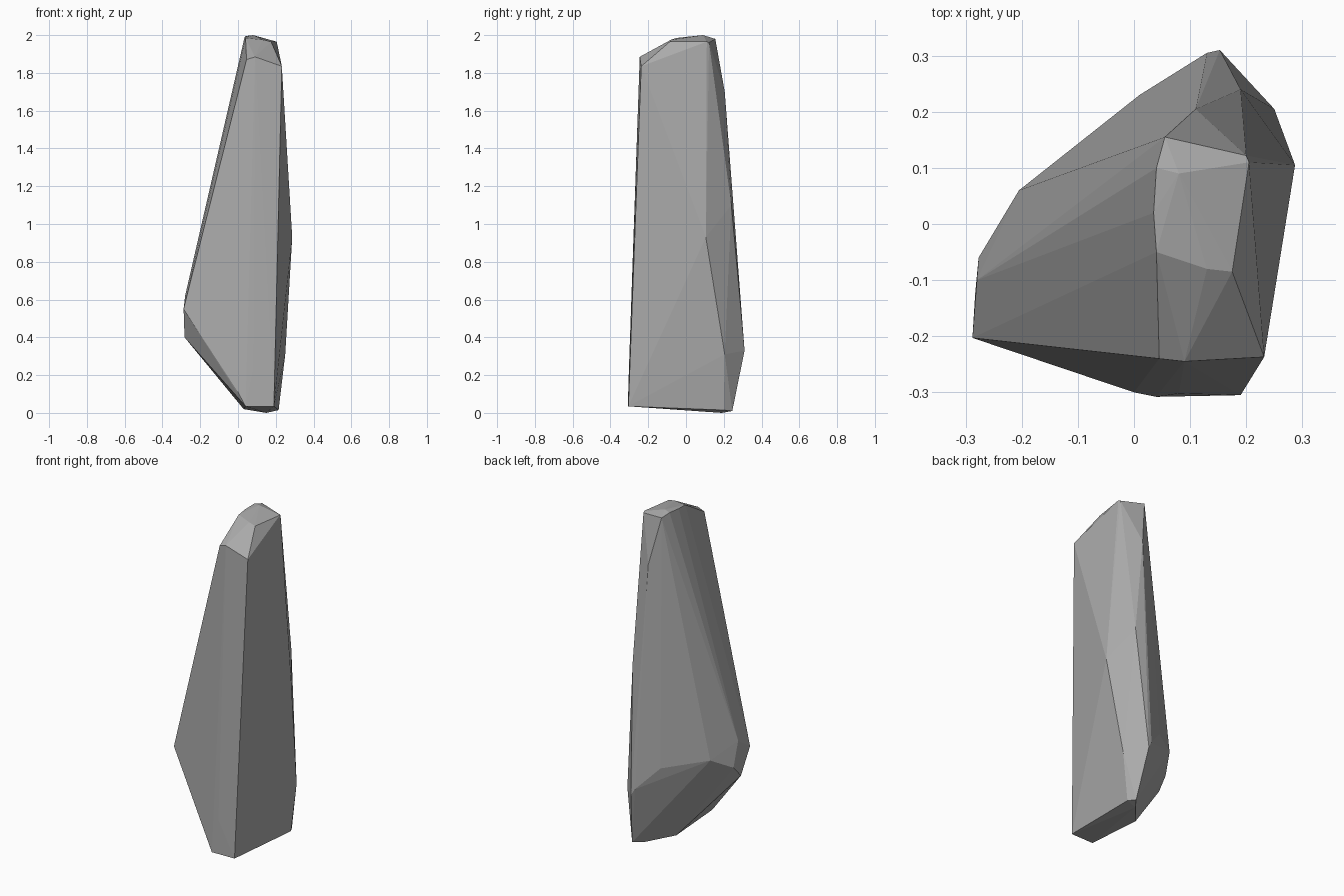
import bpy
import bmesh
import math

# Remove the default cube only
default_cube = bpy.data.objects.get("Cube")
if default_cube:
    bpy.data.objects.remove(default_cube, do_unlink=True)


def make_material(name, colour):
    """Plain flat-coloured material."""
    material = bpy.data.materials.new(name)
    material.use_nodes = True
    material.diffuse_color = colour
    shader = material.node_tree.nodes["Principled BSDF"]
    shader.inputs["Base Color"].default_value = colour
    return material


def make_hull(name, corner_groups, material):
    """Wrap chiselled facets around the given corner groups."""
    bm = bmesh.new()
    for group in corner_groups:
        for corner in group:
            bm.verts.new(corner)
    result = bmesh.ops.convex_hull(bm, input=bm.verts[:])
    unused = {g for g in result["geom_interior"] + result["geom_unused"]
              if isinstance(g, bmesh.types.BMVert)}
    bmesh.ops.delete(bm, geom=list(unused), context="VERTS")
    # Merge almost coplanar triangles into clean facets
    bmesh.ops.dissolve_limit(bm, angle_limit=math.radians(1),
                             verts=bm.verts[:], edges=bm.edges[:])
    bmesh.ops.recalc_face_normals(bm, faces=bm.faces[:])
    for face in bm.faces:
        face.smooth = False
    mesh = bpy.data.meshes.new(name)
    bm.to_mesh(mesh)
    bm.free()
    mesh.materials.append(material)
    rock = bpy.data.objects.new(name, mesh)
    bpy.context.scene.collection.objects.link(rock)
    return rock


# Flattened tip of the stone
tip = [(.055, .155, 1.98), (.04, .1, 1.995), (.035, .02, 1.99), (.04, -.05, 1.985),
       (.08, .09, 2), (.13, -.08, 1.975), (.175, -.085, 1.965),
       (.205, .11, 1.965), (.2, .122, 1.96)]

# Shoulder corners just below the tip
shoulder = [(.045, -.24, 1.87), (.09, -.245, 1.885), (.232, -.237, 1.835),
            (.11, .205, 1.7)]

# Wide belly on the narrow side
belly = [(-.288, -.203, .55), (-.28, -.1, .62), (-.277, -.06, .47),
         (-.283, -.123, .4), (-.205, .06, .54), (.01, .23, .5)]

# Blunt ridge running down the back
back_ridge = [(.19, .24, 1.1), (.287, .105, .93), (.25, .205, .31),
              (.153, .31, .33), (.13, .305, .37)]

# Slight swell of the broad front face
front_swell = [(-.03, -.268, .5), (.08, -.302, .24)]

# Small foot the stone stands on
foot = [(0, -.3, .11), (.04, -.308, .035), (.19, -.305, .035), (.03, -.2, .045),
        (.03, .05, .02), (.15, .19, 0), (.215, .2, .015), (.19, .245, .01)]

stone_grey = make_material("stone_grey", (.4, .4, .4, 1))
make_hull("standing_stone", [tip, shoulder, belly, back_ridge, front_swell, foot],
          stone_grey)
